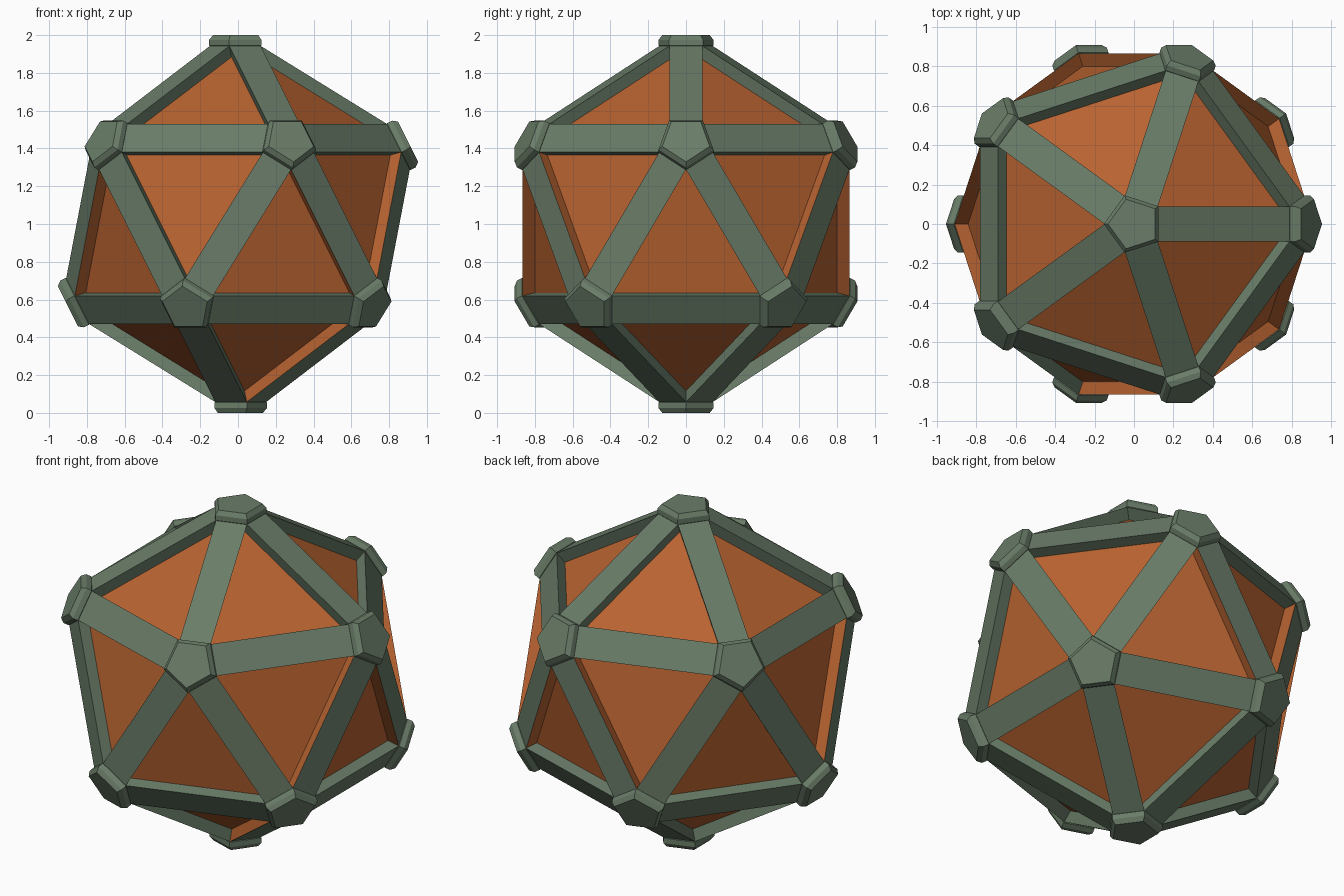
import bpy, bmesh, math
from mathutils import Vector

if "Cube" in bpy.data.objects:
    bpy.data.objects.remove(bpy.data.objects["Cube"])

R = 0.97            # corner distance from the middle
MID = Vector((0, 0, 1))
BEAM_W, BEAM_UP, BEAM_DOWN = 0.175, 0.04, 0.06
BEAM_TRIM = 0.06
UNDERCUT = math.radians(18)   # beam sides lean in beneath the outer face


def material(name, rgb):
    m = bpy.data.materials.new(name)
    m.diffuse_color = (*rgb, 1)
    m.use_nodes = True
    m.node_tree.nodes["Principled BSDF"].inputs["Base Color"].default_value = m.diffuse_color
    return m


green = material("sage green", (0.143, 0.202, 0.138))
orange = material("burnt orange", (0.48, 0.124, 0.03))


def finish(bm, name, mats):
    bmesh.ops.recalc_face_normals(bm, faces=bm.faces)
    mesh = bpy.data.meshes.new(name)
    bm.to_mesh(mesh)
    bm.free()
    for m in mats:
        mesh.materials.append(m)
    ob = bpy.data.objects.new(name, mesh)
    ob.location = MID
    bpy.context.collection.objects.link(ob)
    return ob


# Twenty-sided solid: two poles and two staggered rings of five
corners = [Vector((0, 0, R)), Vector((0, 0, -R))]
for i in range(5):
    for sign, shift in ((1, 0), (-1, 36)):
        a = math.radians(72 * i + shift)
        corners.append(R * Vector((math.cos(a) * 2, math.sin(a) * 2, sign)) / math.sqrt(5))
LENGTH = (corners[0] - corners[2]).length
edges = [(a, b) for i, a in enumerate(corners) for b in corners[i + 1:]
         if (a - b).length < LENGTH * 1.05]

# Orange triangular panels
bm = bmesh.new()
for c in corners:
    bm.verts.new(c)
bmesh.ops.convex_hull(bm, input=bm.verts)
finish(bm, "panels", [orange])


def orange_side(out, side):
    """Recess sides of the zigzag belt are orange, plus one lower beam side."""
    azimuth = round(math.degrees(math.atan2(out.y, out.x)))
    ahead = side.dot(Vector((-out.y, out.x, 0))) > 0
    if abs(out.z) < 0.01:
        return not (ahead and azimuth in (-126, -18))
    return out.z < -0.7 and azimuth == -36 and not ahead


# Green beams along every edge
bm = bmesh.new()
top, low = BEAM_W / 2, BEAM_W / 2 - (BEAM_UP + BEAM_DOWN) * math.tan(UNDERCUT)
for a, b in edges:
    along = (b - a).normalized()
    out = (a + b).normalized()
    side = along.cross(out)
    p, q = [[bm.verts.new(end + side * s + out * h)
             for s, h in ((-low, -BEAM_DOWN), (low, -BEAM_DOWN), (top, BEAM_UP), (-top, BEAM_UP))]
            for end in (a + along * BEAM_TRIM, b - along * BEAM_TRIM)]
    bm.faces.new(p)
    bm.faces.new(q)
    for k in range(4):
        f = bm.faces.new((p[k], p[(k + 1) % 4], q[(k + 1) % 4], q[k]))
        if k in (1, 3):
            f.material_index = int(orange_side(out, side if k == 1 else -side))
finish(bm, "edge_beams", [green, orange])

# Five-sided chamfered caps on the corners, flats facing the beams
bm = bmesh.new()
for c in corners:
    out = c.normalized()
    near = next(d for d in corners if 0.1 < (d - c).length < LENGTH * 1.05)
    u = (near - out * near.dot(out)).normalized()
    v = out.cross(u)
    rings = []
    for r, h in ((0.13, 0.925), (0.153, 0.945), (0.153, 0.975), (0.132, 1.0)):
        rings.append([bm.verts.new(out * h + r * (u * math.cos(t) + v * math.sin(t)))
                      for t in (math.radians(36 + 72 * k) for k in range(5))])
    bm.faces.new(rings[0])
    bm.faces.new(rings[-1])
    for p, q in zip(rings, rings[1:]):
        for k in range(5):
            bm.faces.new((p[k], p[(k + 1) % 5], q[(k + 1) % 5], q[k]))
finish(bm, "corner_caps", [green])
